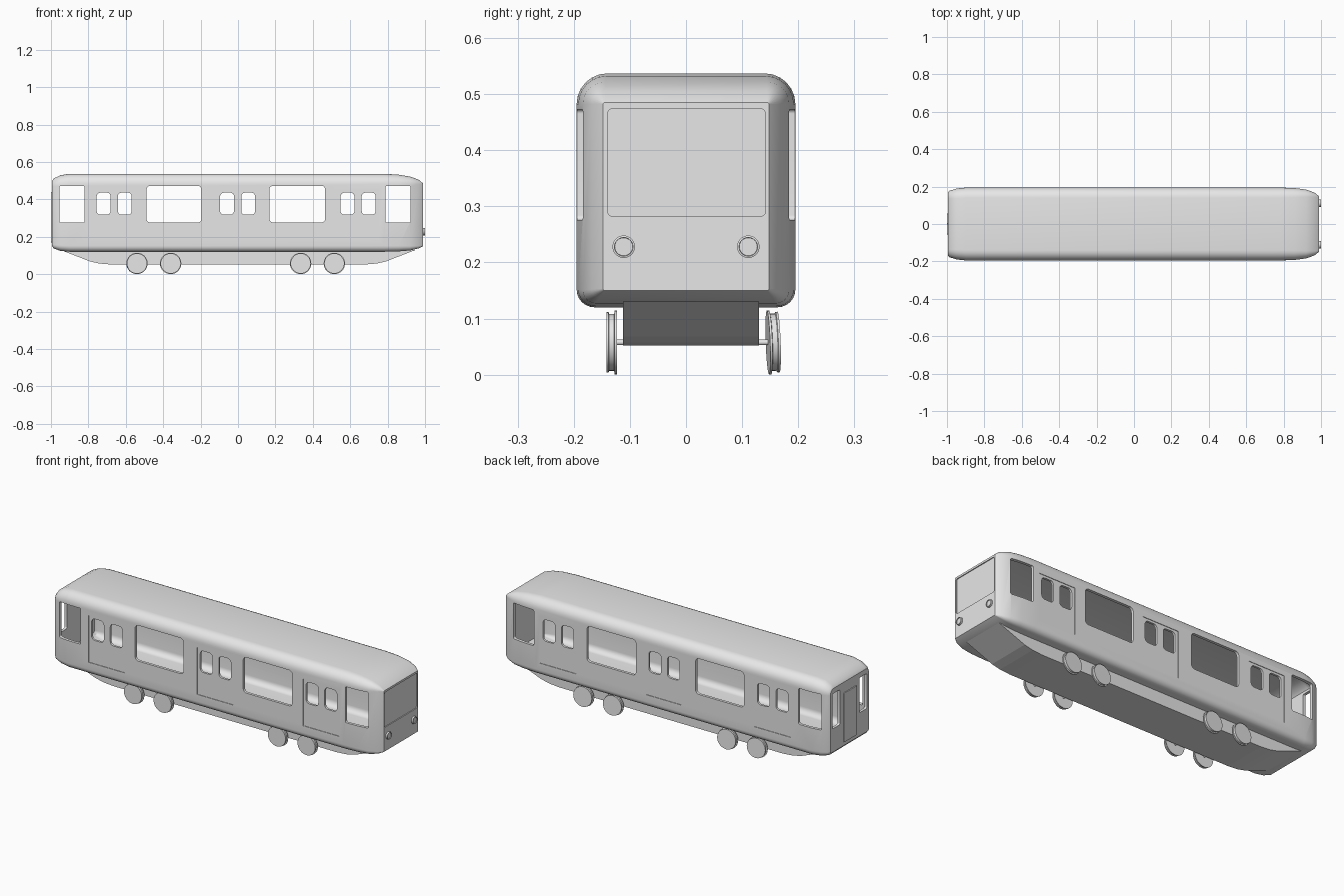
import bpy, bmesh
from math import sin, cos, pi, radians

old = bpy.data.objects.get("Cube")
if old:
    bpy.data.objects.remove(old)

grey = bpy.data.materials.new("light_grey")
grey.use_nodes = True
grey.diffuse_color = (0.8, 0.8, 0.8, 1)
grey.node_tree.nodes["Principled BSDF"].inputs["Base Color"].default_value = (0.8, 0.8, 0.8, 1)


def loft(name, rings):
    """Skin a row of closed rings and cap both ends."""
    bm = bmesh.new()
    rows = [[bm.verts.new(p) for p in ring] for ring in rings]
    n = len(rows[0])
    for a, b in zip(rows, rows[1:]):
        for i in range(n):
            j = (i + 1) % n
            bm.faces.new((a[i], a[j], b[j], b[i]))
    bm.faces.new(rows[0])
    bm.faces.new(rows[-1])
    bmesh.ops.recalc_face_normals(bm, faces=bm.faces)
    mesh = bpy.data.meshes.new(name)
    bm.to_mesh(mesh)
    bm.free()
    mesh.materials.append(grey)
    ob = bpy.data.objects.new(name, mesh)
    bpy.context.collection.objects.link(ob)
    return ob


def smooth(ob):
    bpy.ops.object.select_all(action='DESELECT')
    ob.select_set(True)
    bpy.context.view_layer.objects.active = ob
    bpy.ops.object.shade_smooth_by_angle(angle=radians(30))


def rounded(u0, u1, v0, v1, low, high, seg=6):
    """Rounded rectangle in 2D with separate lower and upper corner radii."""
    pts = []
    corners = ((u1, v0, -1, 1, low, 3), (u1, v1, -1, -1, high, 0),
               (u0, v1, 1, -1, high, 1), (u0, v0, 1, 1, low, 2))
    for u, v, su, sv, r, quarter in corners:
        for k in range(seg + 1):
            a = (quarter + k / seg) * pi / 2
            pts.append((u + su * r + r * cos(a), v + sv * r + r * sin(a)))
    return pts


def side_plate(name, x0, x1, z0, z1, r, y0, y1):
    shape = rounded(x0, x1, z0, z1, r, r)
    return loft(name, [[(x, y, z) for x, z in shape] for y in (y0, y1)])


def end_plate(name, y0, y1, z0, z1, r, x0, x1):
    shape = rounded(y0, y1, z0, z1, r, r)
    return loft(name, [[(x, y, z) for y, z in shape] for x in (x0, x1)])


def cut(target, cutter):
    mod = target.modifiers.new("cut", 'BOOLEAN')
    mod.operation = 'DIFFERENCE'
    mod.solver = 'EXACT'
    mod.object = cutter
    bpy.context.view_layer.objects.active = target
    bpy.ops.object.modifier_apply(modifier=mod.name)
    bpy.data.objects.remove(cutter)


# Body stations: x, half width, bottom, top, lower radius, upper radius
stations = ((-0.995, .168, .15, .498, .012, .03),
            (-0.985, .178, .138, .512, .02, .042),
            (-0.95, .189, .125, .529, .03, .052),
            (-0.90, .195, .12, .537, .032, .055),
            (0.78, .195, .12, .537, .032, .055),
            (0.86, .192, .122, .532, .03, .05),
            (0.92, .184, .127, .522, .024, .04),
            (0.965, .168, .138, .506, .014, .024),
            (0.99, .148, .15, .485, .003, .003))


def shell(name, inset):
    rings = []
    for x, w, bottom, top, low, high in stations:
        shape = rounded(inset - w, w - inset, bottom + inset, top - inset, low, high)
        rings.append([(x * (1 - inset), y, z) for y, z in shape])
    return loft(name, rings)


body = shell("car_body", 0)
cut(body, shell("inner_cutter", .015))

# Side windows, cut through both walls
for x0, x1 in ((-.955, -.82), (.789, .922)):
    cut(body, side_plate("window_cutter", x0, x1, .276, .473, .008, -.3, .3))
for x0, x1 in ((-.489, -.195), (.168, .466)):
    cut(body, side_plate("window_cutter", x0, x1, .277, .473, .02, -.3, .3))
doors = (-.662, -.002, .642)
for c in doors:
    for s in (-1, 1):
        m = c + s * .0565
        cut(body, side_plate("window_cutter", m - .037, m + .037, .318, .436, .02, -.3, .3))

# Shallow door recesses on both sides
for c in doors:
    for s in (-1, 1):
        cut(body, side_plate("door_cutter", c - .11, c + .11, .19, .448, .002, s * .192, s * .3))

# Rear end windows and recessed windscreen
for s in (-1, 1):
    a, b = sorted((s * .085, s * .15))
    cut(body, end_plate("rear_window_cutter", a, b, .278, .47, .008, -1.1, -.9))
cut(body, end_plate("windscreen_cutter", -.14, .142, .282, .474, .01, .985, 1.1))
smooth(body)

# Rear double door
for name, y0, y1 in (("rear_door_right", -.055, -.001), ("rear_door_left", .001, .055)):
    end_plate(name, y0, y1, .17, .44, .003, -1.0, -.99)


def ring(y, r, n=32):
    return [(r * cos(2 * pi * i / n), y, r * sin(2 * pi * i / n)) for i in range(n)]


def turned(name, profile, place, turn=(0, 0, 0)):
    """Solid turned about the y axis from (y, radius) pairs."""
    ob = loft(name, [ring(y, r) for y, r in profile])
    ob.location = place
    ob.rotation_euler = turn
    smooth(ob)
    return ob


# Headlights with raised rims
for side, y in (("right", -.111), ("left", .111)):
    turned("headlight_" + side,
           ((0, .02), (.012, .02), (.013, .0165), (.009, .016)),
           (.987, y, .228), (0, 0, -pi / 2))

# Underframe with sloped ends
half = ((.95, .13), (.79, .068), (.74, .057), (.68, .052))
outline = [(-x, z) for x, z in half] + [(x, z) for x, z in reversed(half)]
loft("underframe", [[(x, y, z) for x, z in outline] for y in (-.112, .13)])

# Wheelsets: flanged wheels joined by an axle
wheel = ((0, .057), (.004, .057), (.005, .051), (.014, .051), (.015, .054), (.019, .054))
for i, x in enumerate((-.54, -.36, .335, .515), 1):
    turned(f"axle_{i}", ((-.13, .005), (.155, .005)), (x, 0, .0575))
    turned(f"wheel_right_{i}", wheel, (x, -.123, .0575), (0, 0, pi))
    turned(f"wheel_left_{i}", wheel, (x, .146, .0575), (radians(2), 0, radians(4)))
